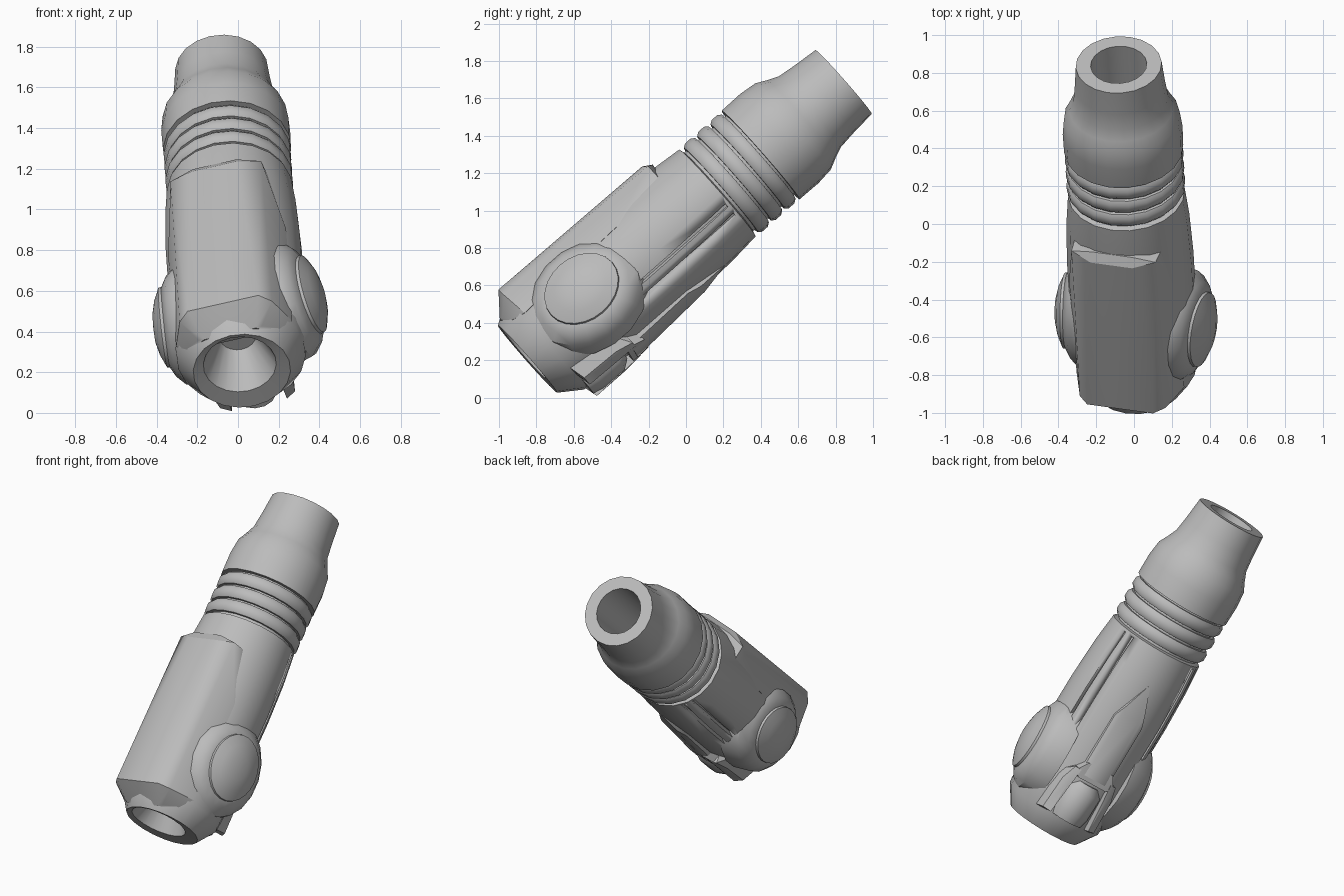
import bpy, bmesh, math
from mathutils import Matrix, Vector

if "Cube" in bpy.data.objects:
    bpy.data.objects.remove(bpy.data.objects["Cube"])

# Tilted working frame: local x = across, y = along the barrel, z = panel side
W = Vector((-0.045, 0.75, 0.66)).normalized()
U = Vector((0.968, -0.165, 0.19))
U = (U - W * U.dot(W)).normalized()
V = U.cross(W)
FRAME = Matrix((U, W, V)).transposed().to_4x4()
FRAME.translation = (0, -0.507, 0.5)

grey = bpy.data.materials.new("mid_grey")
grey.diffuse_color = (0.5, 0.5, 0.5, 1)
grey.use_nodes = True
grey.node_tree.nodes["Principled BSDF"].inputs["Base Color"].default_value = grey.diffuse_color


def finish(name, bm, angle=35):
    bmesh.ops.remove_doubles(bm, verts=bm.verts, dist=1e-5)
    bmesh.ops.recalc_face_normals(bm, faces=bm.faces)
    me = bpy.data.meshes.new(name)
    bm.to_mesh(me)
    bm.free()
    me.materials.append(grey)
    ob = bpy.data.objects.new(name, me)
    bpy.context.collection.objects.link(ob)
    ob.matrix_world = FRAME
    bpy.ops.object.select_all(action='DESELECT')
    ob.select_set(True)
    bpy.context.view_layer.objects.active = ob
    bpy.ops.object.shade_smooth_by_angle(angle=math.radians(angle))
    return ob


def lathe(name, profile, segs=20, place=Matrix(), angle=35):
    """Revolve (height, radius[, z offset]) points about local y, then place."""
    bm = bmesh.new()
    rings = []
    for h, r, *off in profile:
        dz = off[0] if off else 0
        if r == 0:
            rings.append([bm.verts.new((0, h, dz))] * segs)
        else:
            rings.append([bm.verts.new((r * math.cos(a), h, r * math.sin(a) + dz))
                          for a in (2 * math.pi * i / segs for i in range(segs))])
    for a, b in zip(rings, rings[1:]):
        for i in range(segs):
            j = (i + 1) % segs
            quad = list(dict.fromkeys((a[i], a[j], b[j], b[i])))
            if len(quad) > 2:
                bm.faces.new(quad)
    bm.transform(place)
    return finish(name, bm, angle)


def hull(name, points, angle=30, mirror=True, place=Matrix()):
    """Convex solid from points, mirrored across the centre plane."""
    bm = bmesh.new()
    for x, y, z in points:
        for s in ((1, -1) if mirror else (1,)):
            bm.verts.new((s * x, y, z))
    bmesh.ops.convex_hull(bm, input=bm.verts)
    loose = [v for v in bm.verts if not v.link_faces]
    bmesh.ops.delete(bm, geom=loose, context='VERTS')
    bmesh.ops.dissolve_limit(bm, angle_limit=0.02, verts=bm.verts, edges=bm.edges)
    bm.transform(place)
    return finish(name, bm, angle)


# Main housing with a recessed socket in its lower end
body = lathe("housing", [(-0.24, 0, 0.05), (-0.24, 0.09, 0.05), (-0.445, 0.18, 0.045),
                         (-0.45, 0.24, 0.005), (-0.33, 0.318), (-0.1, 0.335),
                         (0.45, 0.336), (0.72, 0.326), (0.9, 0.31), (0.91, 0.27),
                         (0.91, 0)])

# Twin grooves cut along each lower flank
for side in (1, -1):
    for k, (deg, start) in enumerate(((30, 0.22), (43, 0.08))):
        turn = Matrix.Rotation(math.radians(deg), 4, 'Y')
        if side < 0:
            turn = Matrix.Scale(-1, 4, (1, 0, 0)) @ turn
        box = [(x, y, z) for x in (0.29, 0.4) for y in (start, 0.88)
               for z in (-0.011, 0.011)]
        cutter = hull(f"groove_cutter_{k}_{'right' if side > 0 else 'left'}",
                      box, mirror=False, place=turn)
        cutter.hide_render = True
        cutter.display_type = 'WIRE'
        mod = body.modifiers.new("groove", 'BOOLEAN')
        mod.object = cutter
        mod.solver = 'EXACT'

# Core and rounded rings of the neck
lathe("neck_core", [(0.88, 0), (0.88, 0.28), (1.24, 0.28), (1.24, 0)])
for i in range(3):
    t = 0.924 + i * 0.095
    lathe(f"neck_ring_{i + 1}", [(t, 0.26), (t, 0.300), (t + 0.02, 0.314),
                                 (t + 0.06, 0.314), (t + 0.08, 0.300),
                                 (t + 0.08, 0.26)], angle=50)

# Nozzle with a deep bore
lathe("nozzle", [(1.208, 0), (1.208, 0.316), (1.34, 0.318), (1.44, 0.307),
                 (1.50, 0.277), (1.56, 0.252), (1.66, 0.24), (1.80, 0.228),
                 (1.80, 0.149), (1.32, 0.142), (1.32, 0)])

# Long flat panel: stepped on its left edge, sloping into the housing on its right
hull("top_panel", [(-0.235, -0.325, 0.295), (-0.23, 0.71, 0.305),
                   (0.18, -0.325, 0.352), (0.115, 0.69, 0.355), (0.11, 0.74, 0.325),
                   (-0.245, -0.32, 0.15), (-0.24, 0.71, 0.15),
                   (0.295, -0.31, 0.13), (0.30, 0.35, 0.15), (0.24, 0.70, 0.2),
                   (-0.16, -0.41, 0.225), (0.13, -0.425, 0.235),
                   (-0.22, -0.39, 0.16), (0.24, -0.38, 0.16)])

# Side pivot pods with domed caps
for side, label in ((1, "right"), (-1, "left")):
    place = (Matrix.Scale(side, 4, (1, 0, 0))
             @ Matrix.Translation((0, 0, -0.05))
             @ Matrix.Rotation(math.radians(-8), 4, 'Y')
             @ Matrix.Diagonal((1, 1, 0.85, 1))
             @ Matrix.Rotation(math.radians(-90), 4, 'Z'))
    lathe(f"pod_{label}", [(0.18, 0), (0.18, 0.34), (0.30, 0.318), (0.345, 0.27),
                           (0.37, 0.22), (0.37, 0)], 18, place)
    lathe(f"pod_cap_{label}", [(0.35, 0), (0.35, 0.22), (0.385, 0.215), (0.412, 0.15),
                               (0.428, 0.08), (0.432, 0)], 24, place, 40)

# Tapered keel along the underside
hull("keel", [(0, 0.69, -0.325), (0.07, 0.5, -0.345), (0.10, 0.42, -0.335),
              (0.10, 0.0, -0.345), (0.07, 0.0, -0.37), (0.05, 0.45, -0.352),
              (0.12, 0.42, -0.2), (0.12, 0.0, -0.2), (0, 0.69, -0.2)])

# Forked clamp at the lower end of the keel
hull("clamp_bridge", [(0.09, 0.08, -0.365), (0.14, 0.0, -0.355), (0.10, -0.03, -0.365),
                      (0.11, 0.08, -0.2), (0.18, -0.03, -0.2)])
for side, label in ((1, "right"), (-1, "left")):
    hull(f"clamp_arm_{label}",
         [(side * x, y, z) for x, y, z in
          ((0.11, 0.02, -0.365), (0.15, 0.02, -0.35), (0.18, -0.08, -0.335),
           (0.14, -0.08, -0.365), (0.14, -0.30, -0.365), (0.19, -0.30, -0.33),
           (0.11, 0.02, -0.2), (0.21, -0.08, -0.2), (0.14, -0.33, -0.2),
           (0.21, -0.33, -0.2))], mirror=False)

# Rounded latch held between the clamp arms
lathe("latch", [(-0.31, 0), (-0.31, 0.11), (-0.25, 0.125), (-0.10, 0.125),
                (-0.05, 0.09), (-0.05, 0)], 14,
      Matrix.Translation((0, 0, -0.265)))
